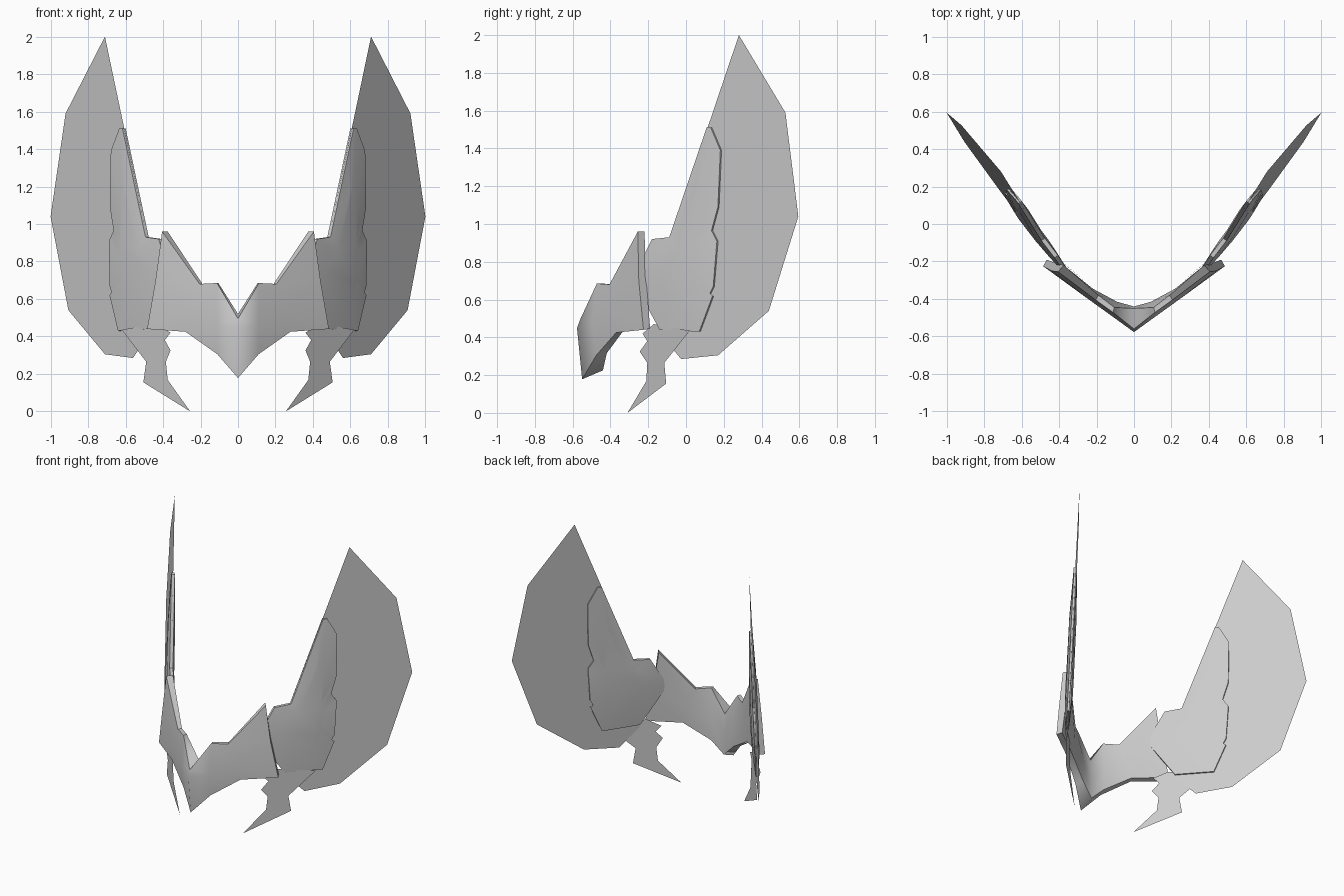
import bpy, bmesh, math


def plane_y(x, z):
    """Slanted plane shared by the fin and the side wing."""
    return 1.3 * x + 0.065 * z - 0.773


def make_object(name, verts, faces, smooth=None):
    me = bpy.data.meshes.new(name)
    me.from_pydata(verts, [], faces)
    bm = bmesh.new()
    bm.from_mesh(me)
    bmesh.ops.recalc_face_normals(bm, faces=bm.faces)
    bm.to_mesh(me)
    bm.free()
    if smooth:
        me.shade_smooth()
        me.set_sharp_from_angle(angle=math.radians(smooth))
    ob = bpy.data.objects.new(name, me)
    bpy.context.collection.objects.link(ob)
    mod = ob.modifiers.new("mirror", 'MIRROR')
    mod.use_axis[0] = True
    mod.merge_threshold = 0.002
    return ob


# Tall flat fins
fin = [(0.71, 2.0), (0.92, 1.59), (1.0, 1.04), (0.905, 0.54), (0.71, 0.305),
       (0.56, 0.285), (0.47, 0.42), (0.485, 0.93)]
make_object("tall_fin", [(x, plane_y(x, z), z) for x, z in fin], [range(len(fin))])

# Flat hooked spurs below the wings
hook = [(0.255, -0.31, 0.0), (0.505, -0.105, 0.155), (0.49, -0.115, 0.265),
        (0.62, 0.02, 0.435), (0.44, -0.17, 0.47), (0.36, -0.23, 0.42),
        (0.39, -0.205, 0.38), (0.36, -0.245, 0.325), (0.385, -0.205, 0.265),
        (0.375, -0.21, 0.168)]
make_object("hooked_spur", hook, [range(len(hook))])

# Side wings: thin rim on both sides, swelling to a central peak
wing = [(0.608, 1.51), (0.625, 1.51), (0.67, 1.39), (0.675, 1.09), (0.655, 0.965),
        (0.68, 0.91), (0.677, 0.67), (0.66, 0.615), (0.677, 0.62), (0.632, 0.43),
        (0.47, 0.44), (0.345, 0.71), (0.415, 0.92), (0.485, 0.93)]
nx, ny = 0.79, -0.61          # outward direction of the wing plane
centre = (0.55, 0.78)
verts = []
for side in (1, -1):
    for ring_scale, half in ((1, 0.011), (0.55, 0.024)):
        for x, z in wing:
            x = centre[0] + (x - centre[0]) * ring_scale
            z = centre[1] + (z - centre[1]) * ring_scale
            verts.append((x + side * half * nx, plane_y(x, z) + side * half * ny, z))
n = len(wing)
faces = []
for i in range(n):
    j = (i + 1) % n
    faces.append((i, j, 2 * n + j, 2 * n + i))
    for base in (0, 2 * n):
        faces.append((base + i, base + j, base + n + j, base + n + i))
faces += [range(n, 2 * n), range(3 * n, 4 * n)]
make_object("side_wing", verts, faces, smooth=40)

# Brow band: cross-sections from the centre outward
# (outer top, outer middle, outer bottom, inner bottom, inner middle, inner top)
sections = [
    [(0, -0.56, 0.495), (0, -0.577, 0.45), (0, -0.55, 0.178),
     (0, -0.44, 0.225), (0, -0.44, 0.38), (0, -0.45, 0.52)],
    [(0.112, -0.472, 0.685), (0.11, -0.497, 0.47), (0.11, -0.475, 0.305),
     (0.09, -0.42, 0.315), (0.09, -0.415, 0.48), (0.105, -0.445, 0.685)],
    [(0.205, -0.405, 0.68), (0.245, -0.4, 0.53), (0.28, -0.37, 0.425),
     (0.26, -0.335, 0.43), (0.22, -0.345, 0.53), (0.19, -0.38, 0.68)],
    [(0.405, -0.255, 0.96), (0.44, -0.25, 0.7), (0.485, -0.225, 0.44),
     (0.465, -0.19, 0.445), (0.415, -0.21, 0.7), (0.375, -0.22, 0.96)],
]
verts = [p for s in sections for p in s]
faces = [(6 * s + k, 6 * s + (k + 1) % 6, 6 * s + 6 + (k + 1) % 6, 6 * s + 6 + k)
         for s in range(3) for k in range(6)]
faces.append(range(18, 24))
make_object("brow_band", verts, faces, smooth=40)
